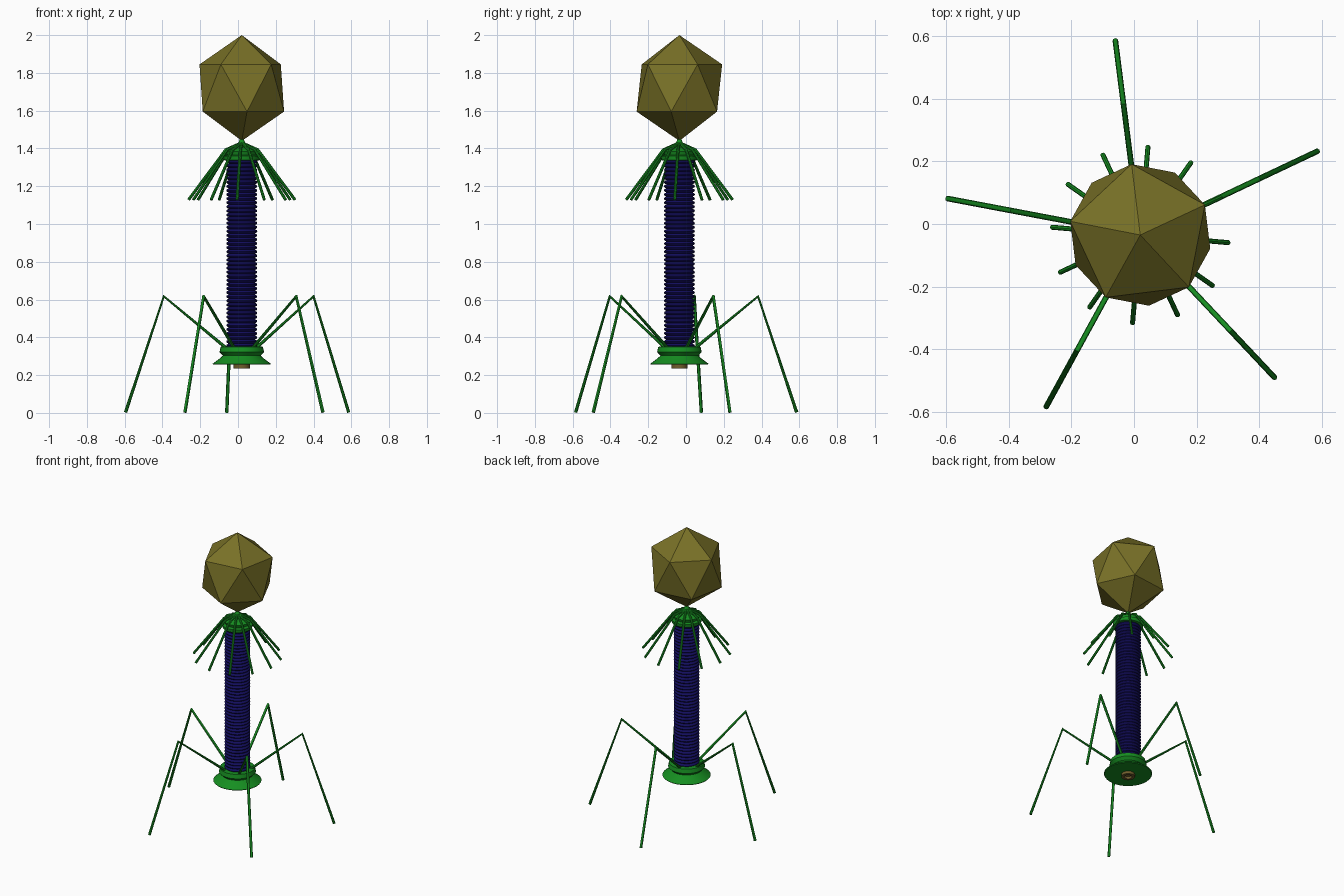
import bpy, bmesh
from math import cos, sin, radians, pi

if "Cube" in bpy.data.objects:
    bpy.data.objects.remove(bpy.data.objects["Cube"])

CX, CY = 0.02, -0.035          # main axis of the model
PHASE = 25.0                   # rotation of all radial parts


def material(name, rgb):
    m = bpy.data.materials.new(name)
    m.diffuse_color = (*rgb, 1)
    m.use_nodes = True
    m.node_tree.nodes["Principled BSDF"].inputs["Base Color"].default_value = m.diffuse_color
    return m


OLIVE = material("olive", (0.19, 0.165, 0.02))
GREEN = material("green", (0.008, 0.27, 0.015))
NAVY = material("navy", (0.006, 0.004, 0.11))
BROWN = material("brown", (0.16, 0.11, 0.025))


def polar(r, deg, z):
    a = radians(deg)
    return (CX + r * cos(a), CY + r * sin(a), z)


def finish(name, bm, mat, smooth=None):
    bmesh.ops.recalc_face_normals(bm, faces=bm.faces)
    me = bpy.data.meshes.new(name)
    bm.to_mesh(me)
    bm.free()
    me.materials.append(mat)
    ob = bpy.data.objects.new(name, me)
    bpy.context.collection.objects.link(ob)
    if smooth:
        bpy.ops.object.select_all(action='DESELECT')
        ob.select_set(True)
        bpy.context.view_layer.objects.active = ob
        bpy.ops.object.shade_smooth_by_angle(angle=radians(smooth))
    return ob


def lathe(name, profile, mat, sides=32, smooth=30):
    """Revolve (radius, z) points around the main axis and cap both ends."""
    bm = bmesh.new()
    rings = [[bm.verts.new(polar(r, 360 * i / sides, z)) for i in range(sides)]
             for r, z in profile]
    for a, b in zip(rings, rings[1:]):
        for i in range(sides):
            j = (i + 1) % sides
            bm.faces.new((a[i], a[j], b[j], b[i]))
    bm.faces.new(rings[0])
    bm.faces.new(rings[-1])
    return finish(name, bm, mat, smooth)


def tube(name, points, radius, mat):
    """Round rod along a bent path."""
    cu = bpy.data.curves.new(name, 'CURVE')
    cu.dimensions = '3D'
    cu.bevel_depth = radius
    cu.bevel_resolution = 2
    cu.use_fill_caps = True
    sp = cu.splines.new('POLY')
    sp.points.add(len(points) - 1)
    for p, co in zip(sp.points, points):
        p.co = (*co, 1)
    cu.materials.append(mat)
    ob = bpy.data.objects.new(name, cu)
    bpy.context.collection.objects.link(ob)
    bpy.ops.object.select_all(action='DESELECT')
    ob.select_set(True)
    bpy.context.view_layer.objects.active = ob
    bpy.ops.object.convert(target='MESH')
    bpy.ops.object.shade_smooth_by_angle(angle=radians(40))


# Faceted head: slightly stretched icosahedron standing on a corner
bm = bmesh.new()
top, bottom = bm.verts.new((CX, CY, 2.0)), bm.verts.new((CX, CY, 1.44))
up = [bm.verts.new(polar(0.228, PHASE + 72 * i, 1.845)) for i in range(5)]
low = [bm.verts.new(polar(0.228, PHASE + 36 + 72 * i, 1.595)) for i in range(5)]
for i in range(5):
    j = (i + 1) % 5
    bm.faces.new((top, up[i], up[j]))
    bm.faces.new((up[i], low[i], up[j]))
    bm.faces.new((low[i], low[j], up[j]))
    bm.faces.new((bottom, low[j], low[i]))
finish("head", bm, OLIVE)

# Collar and neck under the head
lathe("collar", [(0.07, 1.335), (0.095, 1.338), (0.098, 1.36), (0.078, 1.365),
                 (0.085, 1.385), (0.06, 1.398), (0.028, 1.408),
                 (0.018, 1.43), (0.01, 1.45)], GREEN)

# Ribbed tail sheath
RIBS, Z0, Z1 = 46, 0.345, 1.34
step = (Z1 - Z0) / RIBS
profile = []
for i in range(RIBS):
    z = Z0 + i * step
    profile += [(0.069, z), (0.079, z + 0.22 * step),
                (0.082, z + 0.5 * step), (0.079, z + 0.78 * step)]
profile.append((0.069, Z1))
lathe("tail_sheath", profile, NAVY, smooth=50)

# Base plate and the tip of the inner tube
lathe("base_plate", [(0.15, 0.255), (0.154, 0.26), (0.118, 0.287), (0.1, 0.303),
                     (0.118, 0.322), (0.112, 0.35), (0.07, 0.352)], GREEN)
lathe("tube_tip", [(0.02, 0.25), (0.025, 0.236), (0.043, 0.236), (0.043, 0.262)], BROWN)

# Twelve drooping whiskers at the collar
for i in range(12):
    a = PHASE + 30 * i
    tube(f"whisker_{i + 1}", [polar(0.012, a, 1.425), polar(0.085, a, 1.393),
                              polar(0.283, a, 1.128)], 0.008, GREEN)

# Five bent legs
for i in range(5):
    a = PHASE + 0.3 + 72 * i
    tube(f"leg_{i + 1}", [polar(0.08, a, 0.34), polar(0.42, a, 0.617),
                          polar(0.626, a, 0.003)], 0.009, GREEN)
